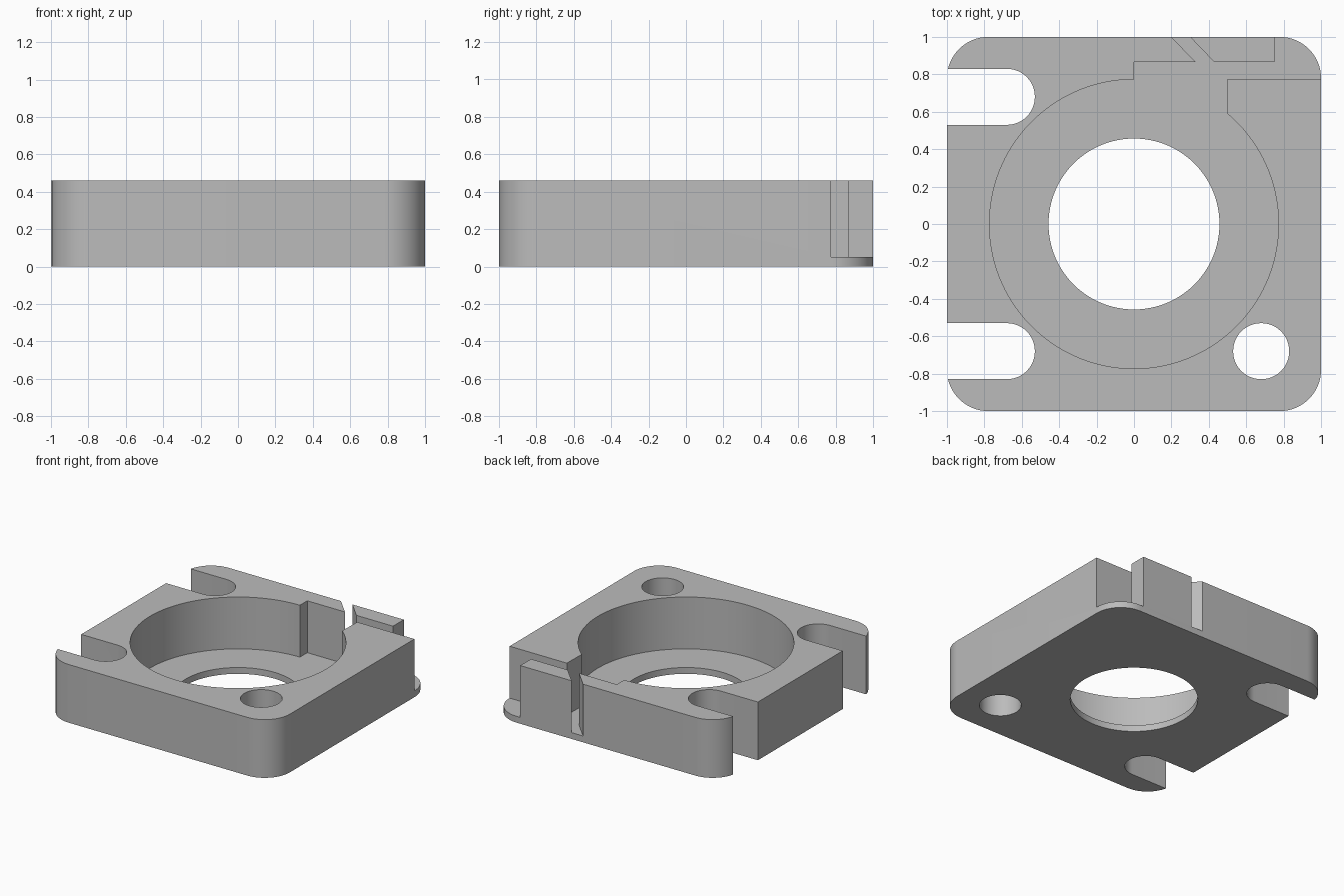
import bpy, bmesh
from math import cos, sin, radians

if "Cube" in bpy.data.objects:
    bpy.data.objects.remove(bpy.data.objects["Cube"])

HEIGHT, FLOOR, CORNER = 0.46, 0.05, 0.22
HOLE_OFFSET, HOLE_RADIUS = 0.68, 0.15

grey = bpy.data.materials.new("plain grey")
grey.use_nodes = True
grey.diffuse_color = (0.5, 0.5, 0.5, 1)
grey.node_tree.nodes["Principled BSDF"].inputs["Base Color"].default_value = (0.5, 0.5, 0.5, 1)


def arc(cx, cy, r, start, end, steps):
    angles = [radians(start + (end - start) * i / steps) for i in range(steps + 1)]
    return [(cx + r * cos(a), cy + r * sin(a)) for a in angles]


def prism(name, outline, z0, z1):
    """Extrude a flat outline between two heights."""
    bm = bmesh.new()
    face = bm.faces.new([bm.verts.new((x, y, z0)) for x, y in outline])
    top = bmesh.ops.extrude_face_region(bm, geom=[face])["geom"]
    bmesh.ops.translate(bm, vec=(0, 0, z1 - z0),
                        verts=[v for v in top if isinstance(v, bmesh.types.BMVert)])
    bmesh.ops.recalc_face_normals(bm, faces=bm.faces)
    mesh = bpy.data.meshes.new(name)
    bm.to_mesh(mesh)
    bm.free()
    mesh.materials.append(grey)
    obj = bpy.data.objects.new(name, mesh)
    bpy.context.collection.objects.link(obj)
    return obj


def cut(body, name, outline, z0=-0.2):
    cutter = prism(name, outline, z0, HEIGHT + 0.2)
    cutter.hide_render = True
    mod = body.modifiers.new(name, 'BOOLEAN')
    mod.operation, mod.solver, mod.object = 'DIFFERENCE', 'EXACT', cutter
    bpy.context.view_layer.objects.active = body
    bpy.ops.object.modifier_apply(modifier=name)
    bpy.data.objects.remove(cutter)


# Rounded square block
c = 1 - CORNER
outline = []
for i, (sx, sy) in enumerate([(1, 1), (-1, 1), (-1, -1), (1, -1)]):
    outline += arc(sx * c, sy * c, CORNER, i * 90, i * 90 + 90, 16)
housing = prism("housing", outline, 0, HEIGHT)

# Round pocket with the side channel, slanted slit and open corner
pocket = arc(0, 0, 0.773, 50, -270, 112) + [
    (0, 0.865), (0.33, 0.865), (0.1, 1.104), (0.2, 1.104), (0.43, 0.865),
    (0.75, 0.865), (0.75, 1.1), (1.1, 1.1), (1.1, 0.775), (0.5, 0.775)]
cut(housing, "pocket_cutter", pocket, FLOOR)

# Centre opening and bolt hole
cut(housing, "opening_cutter", arc(0, 0, 0.457, 0, 360, 96)[:-1])
cut(housing, "bolt_hole_cutter",
    arc(HOLE_OFFSET, -HOLE_OFFSET, HOLE_RADIUS, 0, 360, 48)[:-1])

# Open-ended bolt slots on the right side
for side in (1, -1):
    y = side * HOLE_OFFSET
    slot = arc(-HOLE_OFFSET, y, HOLE_RADIUS, -90, 90, 24)
    slot += [(-1.2, y + HOLE_RADIUS), (-1.2, y - HOLE_RADIUS)]
    cut(housing, "slot_cutter", slot)

# Smooth curved walls, sharp edges
bpy.ops.object.select_all(action='DESELECT')
housing.select_set(True)
bpy.context.view_layer.objects.active = housing
bpy.ops.object.shade_smooth_by_angle(angle=radians(30))
